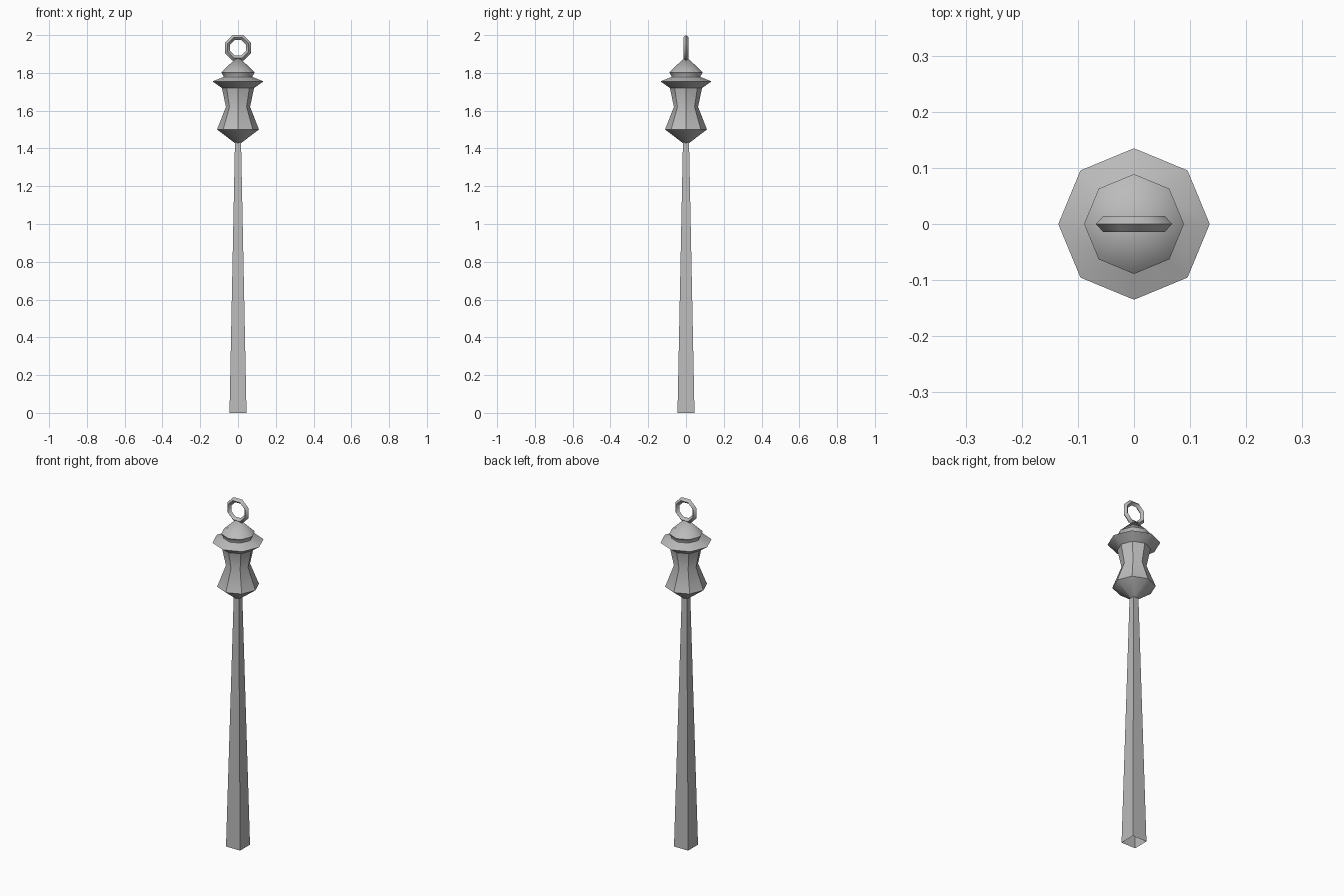
import bpy, bmesh, math
from mathutils import Vector

cube = bpy.data.objects.get("Cube")
if cube:
    bpy.data.objects.remove(cube, do_unlink=True)

metal = bpy.data.materials.new("plain grey metal")
metal.use_nodes = True
grey = (0.5, 0.5, 0.5, 1)
metal.diffuse_color = grey
metal.node_tree.nodes["Principled BSDF"].inputs["Base Color"].default_value = grey


def finish(name, bm, smooth_angle):
    bmesh.ops.remove_doubles(bm, verts=bm.verts[:], dist=1e-5)
    bmesh.ops.recalc_face_normals(bm, faces=bm.faces[:])
    mesh = bpy.data.meshes.new(name)
    bm.to_mesh(mesh)
    bm.free()
    mesh.materials.append(metal)
    obj = bpy.data.objects.new(name, mesh)
    bpy.context.collection.objects.link(obj)
    bpy.ops.object.select_all(action='DESELECT')
    obj.select_set(True)
    bpy.context.view_layer.objects.active = obj
    bpy.ops.object.shade_smooth_by_angle(angle=math.radians(smooth_angle))
    return obj


def lathe(name, profile, sides, turn=0.0, smooth_angle=40):
    """Spin (radius, height) points into a faceted solid of revolution."""
    bm = bmesh.new()
    rings = []
    for r, z in profile:
        angles = [turn + math.tau * i / sides for i in range(sides)]
        if r == 0:
            rings.append([bm.verts.new((0, 0, z))] * sides)
        else:
            rings.append([bm.verts.new((r * math.cos(a), r * math.sin(a), z)) for a in angles])
    for low, high in zip(rings, rings[1:]):
        for i in range(sides):
            j = (i + 1) % sides
            corners = list(dict.fromkeys((low[i], low[j], high[j], high[i])))
            bm.faces.new(corners)
    return finish(name, bm, smooth_angle)


# Square tapered shaft, open at the foot
diagonal = math.sqrt(2)
lathe("shaft", [(0.045 * diagonal, 0), (0.016 * diagonal, 1.44)], 4, math.pi / 4, 20)

# Eight-sided head: pointed base, waisted body, wide rim and cone cap
lathe("head", [(0, 1.425), (0.018, 1.43), (0.111, 1.5), (0.064, 1.62), (0.085, 1.72),
               (0.135, 1.755), (0.078, 1.778), (0.078, 1.785), (0.089, 1.803), (0, 1.887)], 8)

# Hanging ring with a diamond cross-section
bm = bmesh.new()
major, minor, sides = 0.059, 0.0145, 8
loops = []
for i in range(sides):
    a = math.tau * (i + 0.5) / sides
    out = Vector((math.cos(a), 0, math.sin(a)))
    centre = Vector((0, 0, 1.9325)) + out * major
    offsets = (out, Vector((0, 1, 0)), -out, Vector((0, -1, 0)))
    loops.append([bm.verts.new(centre + o * minor) for o in offsets])
for i in range(sides):
    a, b = loops[i], loops[(i + 1) % sides]
    for k in range(4):
        m = (k + 1) % 4
        bm.faces.new((a[k], a[m], b[m], b[k]))
finish("hanging_ring", bm, 50)
